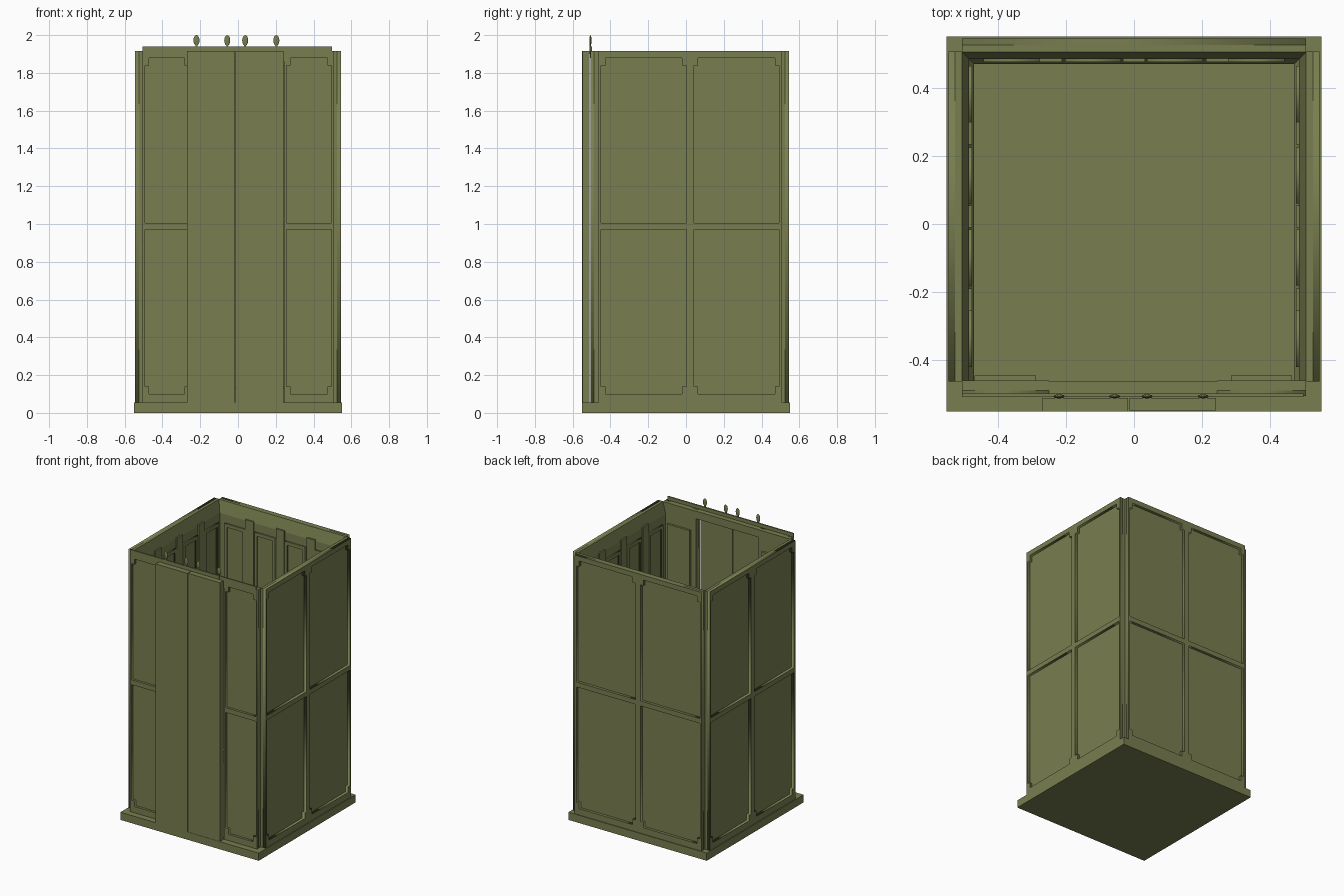
import bpy, bmesh
from math import pi
from mathutils import Matrix

if "Cube" in bpy.data.objects:
    bpy.data.objects.remove(bpy.data.objects["Cube"])

mat = bpy.data.materials.new("olive")
mat.diffuse_color = (0.19, 0.21, 0.08, 1)
mat.use_nodes = True
mat.node_tree.nodes["Principled BSDF"].inputs["Base Color"].default_value = mat.diffuse_color
H, FLOOR = 1.915, 0.055


def add(name, mesh, mw=Matrix()):
    mesh.transform(mw)
    mesh.materials.clear()
    mesh.materials.append(mat)
    ob = bpy.data.objects.new(name, mesh)
    bpy.context.collection.objects.link(ob)
    return ob


def prism(name, profile, u0, u1, angle=0):
    """Extrude a (depth, z) profile along u; depth points outward (-y at angle 0)."""
    bm = bmesh.new()
    a = [bm.verts.new((u0, -d, z)) for d, z in profile]
    b = [bm.verts.new((u1, -d, z)) for d, z in profile]
    n = len(profile)
    bm.faces.new(a)
    bm.faces.new(b[::-1])
    for i in range(n):
        bm.faces.new((a[i], b[i], b[(i + 1) % n], a[(i + 1) % n]))
    bmesh.ops.recalc_face_normals(bm, faces=bm.faces)
    me = bpy.data.meshes.new(name)
    bm.to_mesh(me)
    bm.free()
    return add(name, me, Matrix.Rotation(angle, 4, 'Z'))


def slab(name, u0, u1, d0, d1, z0, z1, angle=0):
    return prism(name, [(d0, z0), (d1, z0), (d1, z1), (d0, z1)], u0, u1, angle)


def notched(u0, u1, z0, z1, top, a=0.022, b=0.04):
    """Rectangle with stepped corners along its top or bottom edge."""
    if top:
        return [(u0, z0), (u1, z0), (u1, z1 - b), (u1 - a, z1 - b), (u1 - a, z1),
                (u0 + a, z1), (u0 + a, z1 - b), (u0, z1 - b)]
    return [(u0 + a, z0), (u1 - a, z0), (u1 - a, z0 + b), (u1, z0 + b), (u1, z1),
            (u0, z1), (u0, z0 + b), (u0 + a, z0 + b)]


def rect(u0, u1, z0, z1):
    return [(u0, z0), (u1, z0), (u1, z1), (u0, z1)]


def frame(name, loops, d0, d1, angle=0):
    """Flat plate with holes, first loop is the outline."""
    cu = bpy.data.curves.new(name, 'CURVE')
    cu.dimensions = '2D'
    cu.fill_mode = 'BOTH'
    cu.extrude = (d1 - d0) / 2
    for pts in loops:
        sp = cu.splines.new('POLY')
        sp.points.add(len(pts) - 1)
        for p, (u, z) in zip(sp.points, pts):
            p.co = (u, z, 0, 1)
        sp.use_cyclic_u = True
    tmp = bpy.data.objects.new("tmp", cu)
    bpy.context.collection.objects.link(tmp)
    dg = bpy.context.evaluated_depsgraph_get()
    me = bpy.data.meshes.new_from_object(tmp.evaluated_get(dg))
    bpy.data.objects.remove(tmp)
    mw = (Matrix.Rotation(angle, 4, 'Z') @ Matrix.Translation((0, -(d0 + d1) / 2, 0))
          @ Matrix.Rotation(pi / 2, 4, 'X'))
    return add(name, me, mw)


def holes(spans):
    out = []
    for u0, u1 in spans:
        out += [notched(u0, u1, 0.10, 0.97, False), notched(u0, u1, 1.005, 1.88, True)]
    return out


# Floor platform
slab("floor_platform", -0.55, 0.55, -0.55, 0.55, 0, FLOOR)

# Side and back walls: core with crown and skirting, outer frame, inner trim
core = [(0.525, FLOOR), (0.525, H), (0.505, H), (0.484, 1.83), (0.484, 0.15),
        (0.47, 0.13), (0.47, FLOOR)]
walls = (("right", pi / 2, -0.463, 0.507), ("left", -pi / 2, -0.507, 0.463),
         ("back", pi, -0.505, 0.505))
for side, ang, u0, u1 in walls:
    mid = (u0 + u1) / 2
    prism(side + "_wall_core", core, u0, u1, ang)
    frame(side + "_wall_frame",
          [rect(u0, u1, FLOOR, H)]
          + holes([(u0 + 0.014, mid - 0.02), (mid + 0.02, u1 - 0.014)]),
          0.525, 0.545, ang)
    for i in range(3):
        c = mid + (i - 1) * 0.245
        slab(f"{side}_pilaster_{i + 1}", c - 0.033, c + 0.033, 0.476, 0.49, 0.13, 1.84, ang)
    for i in range(4):
        c = mid + (i - 1.5) * 0.24
        frame(f"{side}_inner_panel_{i + 1}",
              [rect(c - 0.082, c + 0.082, 0.2, 1.77),
               rect(c - 0.062, c + 0.062, 0.225, 1.745)], 0.475, 0.485, ang)

# Front walls beside the doorway
for side, u0, u1 in (("left", -0.505, -0.25), ("right", 0.243, 0.505)):
    slab(f"front_{side}_wall_core", u0, u1, 0.46, 0.488, FLOOR, H)
    frame(f"front_{side}_wall_frame",
          [rect(u0, u1, FLOOR, H)] + holes([(u0 + 0.013, u1 - 0.01)]), 0.488, 0.505)
    c = (u0 + u1) / 2
    slab(f"front_{side}_inner_panel", c - 0.09, c + 0.09, 0.445, 0.46, 0.2, 1.77)

# Door header and track rail
slab("door_header", -0.25, 0.243, 0.462, 0.505, 1.86, H)
slab("door_track", -0.505, 0.497, 0.498, 0.508, 1.88, 1.94)

# Sliding doors
slab("left_door", -0.27, -0.017, 0.51, 0.55, FLOOR, H)
slab("right_door", -0.013, 0.24, 0.51, 0.548, FLOOR, H)

# Door hangers: stem with a flat oval roller
for i, x in enumerate((-0.22, -0.057, 0.038, 0.203)):
    slab(f"hanger_stem_{i + 1}", x - 0.005, x + 0.005, 0.502, 0.512, 1.90, 1.955)
    bm = bmesh.new()
    bmesh.ops.create_uvsphere(bm, u_segments=12, v_segments=8, radius=1)
    me = bpy.data.meshes.new("roller")
    bm.to_mesh(me)
    bm.free()
    add(f"hanger_roller_{i + 1}", me,
        Matrix.Translation((x, -0.506, 1.972)) @ Matrix.Diagonal((0.016, 0.006, 0.028, 1)))
